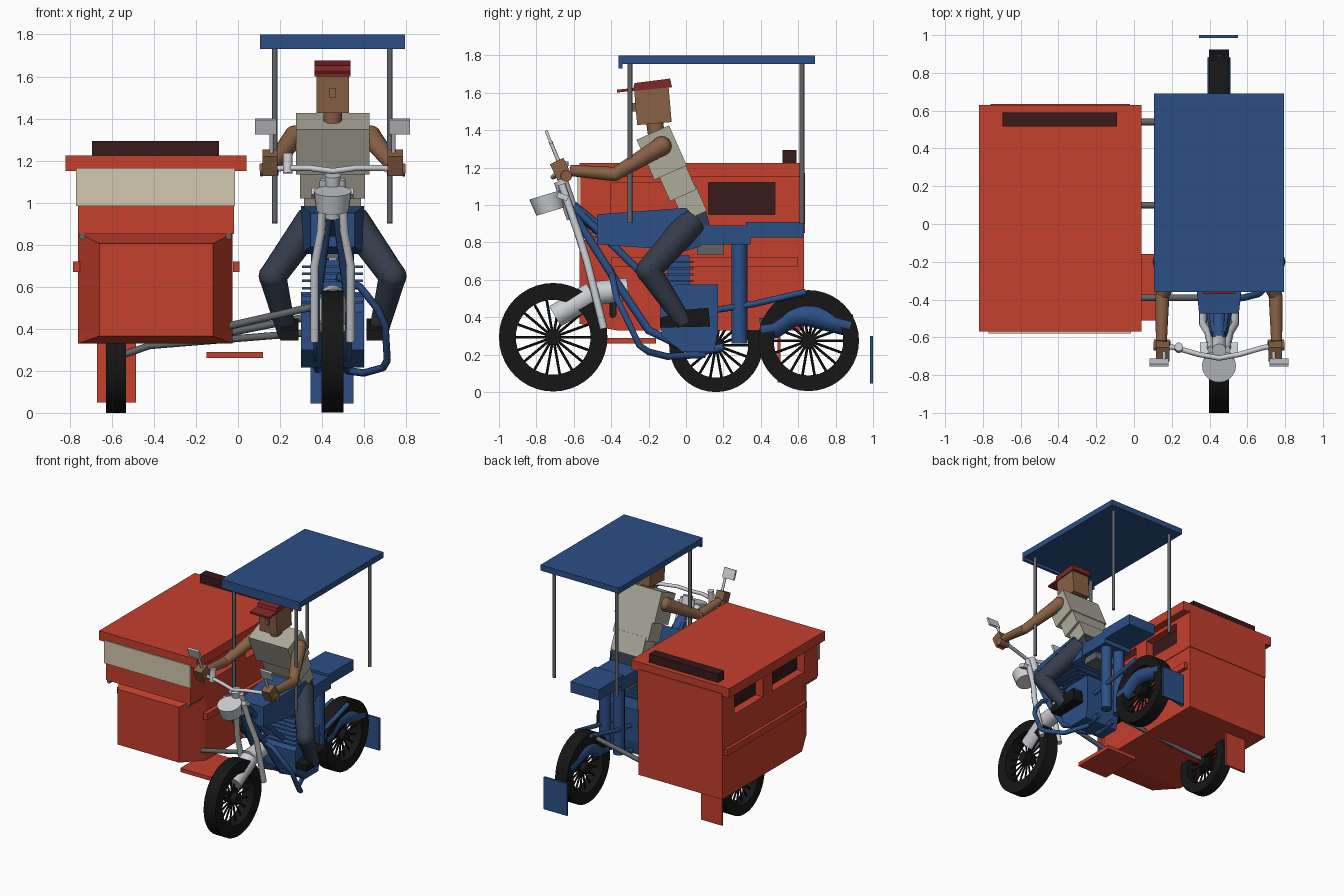
import bpy, bmesh, math
from mathutils import Vector, Matrix

if "Cube" in bpy.data.objects:
    bpy.data.objects.remove(bpy.data.objects["Cube"])

C = 0.45  # centre line of the motorcycle


def mat(name, r, g, b):
    m = bpy.data.materials.new(name)
    m.diffuse_color = (r, g, b, 1)
    m.use_nodes = True
    m.node_tree.nodes["Principled BSDF"].inputs["Base Color"].default_value = m.diffuse_color
    return m


RED = mat("red", .56, .05, .027)
DARKRED = mat("dark_red", .04, .01, .011)
CAP = mat("cap_red", .22, .02, .02)
BLUE = mat("blue", .025, .08, .24)
CREAM = mat("cream", .65, .58, .43)
SHIRT = mat("shirt", .42, .40, .33)
SKIN = mat("skin", .25, .12, .06)
DENIM = mat("denim", .035, .045, .07)
BLACK = mat("black", .008, .008, .008)
STEEL = mat("steel", .12, .13, .14)
SILVER = mat("silver", .6, .62, .65)


def finish(name, bm, m, smooth=False):
    bmesh.ops.recalc_face_normals(bm, faces=bm.faces)
    me = bpy.data.meshes.new(name)
    bm.to_mesh(me)
    bm.free()
    if m:
        me.materials.append(m)
    ob = bpy.data.objects.new(name, me)
    bpy.context.collection.objects.link(ob)
    if smooth:
        for p in me.polygons:
            p.use_smooth = True
        me.set_sharp_from_angle(angle=math.radians(35))
    return ob


def box(name, x, y, z, m, tilt=0):
    """Box from ranges, tilted about its own x axis by degrees."""
    bm = bmesh.new()
    mid = Vector((sum(x) / 2, sum(y) / 2, sum(z) / 2))
    size = (x[1] - x[0], y[1] - y[0], z[1] - z[0], 1)
    bmesh.ops.create_cube(bm, size=1, matrix=Matrix.Translation(mid)
                          @ Matrix.Rotation(math.radians(tilt), 4, 'X') @ Matrix.Diagonal(size))
    return finish(name, bm, m)


def hull(name, pts, m):
    bm = bmesh.new()
    for p in pts:
        bm.verts.new(p)
    bmesh.ops.convex_hull(bm, input=bm.verts)
    bmesh.ops.dissolve_limit(bm, angle_limit=.01, verts=bm.verts, edges=bm.edges)
    return finish(name, bm, m)


def rod(name, a, b, r1, m, r2=None, seg=14):
    a, b = Vector(a), Vector(b)
    bm = bmesh.new()
    M = Matrix.Translation((a + b) / 2) @ (b - a).to_track_quat('Z', 'Y').to_matrix().to_4x4()
    bmesh.ops.create_cone(bm, cap_ends=True, segments=seg, radius1=r1,
                          radius2=r1 if r2 is None else r2, depth=(b - a).length, matrix=M)
    return finish(name, bm, m, True)


def ball(name, p, r, m):
    bm = bmesh.new()
    bmesh.ops.create_uvsphere(bm, u_segments=12, v_segments=8, radius=r, matrix=Matrix.Translation(p))
    return finish(name, bm, m, True)


def tube(name, pts, r, m):
    cu = bpy.data.curves.new(name, 'CURVE')
    cu.dimensions, cu.bevel_depth, cu.bevel_resolution, cu.use_fill_caps = '3D', r, 2, True
    sp = cu.splines.new('POLY')
    sp.points.add(len(pts) - 1)
    for q, p in zip(sp.points, pts):
        q.co = (*p, 1)
    cu.materials.append(m)
    bpy.context.collection.objects.link(bpy.data.objects.new(name, cu))


def wheel(name, c, R, w=.052):
    # lathed tyre with a square section
    ri = R * .69
    prof = [(-w, ri), (-w, R), (w, R), (w, ri)]
    n, k = 40, len(prof)
    bm = bmesh.new()
    rings = []
    for i in range(n):
        t = 2 * math.pi * i / n
        rings.append([bm.verts.new((c[0] + x, c[1] + r * math.cos(t), c[2] + r * math.sin(t))) for x, r in prof])
    for i in range(n):
        A, B = rings[i], rings[(i + 1) % n]
        for j in range(k):
            bm.faces.new((A[j], A[(j + 1) % k], B[(j + 1) % k], B[j]))
    finish(name + "_tyre", bm, BLACK, True)
    rod(name + "_hub", (c[0] - w, c[1], c[2]), (c[0] + w, c[1], c[2]), .042, BLACK)
    for i in range(18):
        t = 2 * math.pi * i / 18
        d = Vector((0, math.cos(t), math.sin(t)))
        rod(name + "_spoke", Vector(c) + d * .035, Vector(c) + d * (ri + .01), .007, BLACK, seg=6)


# wheels
wheel("front_wheel", (C, -.71, .293), .29)
wheel("rear_wheel", (C, .655, .275), .27)
wheel("sidecar_wheel", (-.58, .16, .25), .25, .047)

# sidecar body: lower tub with tapered nose, upper cabin with recessed windows
box("sidecar_tub", (-.76, -.025), (-.37, .63), (.33, .855), RED)
hull("sidecar_nose", [(x, -.37, z) for x in (-.76, -.025) for z in (.33, .855)]
     + [(x, -.57, z) for x in (-.66, -.12) for z in (.365, .805)], RED)
cabin = box("sidecar_cabin", (-.76, -.02), (-.57, .635), (.85, 1.17), RED)
for x0, x1 in ((-.80, -.69), (-.09, .02)):
    for y0, y1 in ((-.40, 0), (.12, .475)):
        cut = box("window_cutter", (x0, x1), (y0, y1), (.95, 1.12), None)
        cut.hide_render = True
        cut.hide_viewport = True
        md = cabin.modifiers.new("window", 'BOOLEAN')
        md.operation, md.solver, md.object = 'DIFFERENCE', 'EXACT', cut
        if x0 < -.5 or y0 > 0:
            px = -.69 if x0 < -.5 else -.09
            box("window_panel", (px - .004, px + .004), (y0, y1), (.95, 1.12), DARKRED)
box("sidecar_roof", (-.82, .04), (-.57, .63), (1.15, 1.225), RED)
box("roof_rear_bar", (-.695, -.09), (.515, .59), (1.22, 1.293), DARKRED)
box("front_board", (-.77, -.015), (-.58, -.565), (.985, 1.165), CREAM)
for x in (-.768, -.008):
    box("side_rail", (x - .016, x + .016), (-.40, .60), (.67, .72), RED)
for x in (-.74, -.045):
    rod("marker_lamp", (x, -.565, .84), (x, -.36, .84), .015, STEEL)
box("sidecar_step", (-.15, .12), (-.51, -.16), (.26, .29), RED)
box("sidecar_mudflap", (-.67, -.485), (.49, .505), (.05, .34), RED)
box("rear_mudflap", (.345, .55), (.985, 1.0), (.045, .30), BLUE)

# tubes joining sidecar and motorcycle
tube("axle_tube", [(-.58, .16, .265), (-.42, .10, .32), (.38, .10, .385)], .017, STEEL)
tube("front_link_tube", [(-.10, -.39, .40), (.38, -.39, .51)], .018, STEEL)
tube("rear_link_tube", [(-.10, .54, .37), (.40, .54, .47)], .018, STEEL)

# canopy
box("canopy", (.105, .795), (-.36, .69), (1.755, 1.80), BLUE)
box("canopy_lip", (.105, .795), (-.36, -.34), (1.73, 1.76), BLUE)
for x in (.175, .722):
    for y, z in ((-.30, .905), (.62, .90)):
        rod("canopy_post", (x, y, z), (x, y, 1.757), .013, STEEL)

# tank, seats
hull("tank", [(C + s * w, y, z) for s in (-1, 1) for w, y, z in
              ((.105, -.475, .95), (.105, -.475, .79), (.15, 0, .985), (.155, 0, .755), (.13, .08, .90), (.13, .08, .78))], BLUE)
box("seat", (.325, .575), (.03, .345), (.79, .89), BLUE)
box("rear_seat", (.325, .575), (.32, .63), (.825, .91), BLUE)
box("battery_box", (.36, .54), (.06, .20), (.735, .80), STEEL)

# engine
hull("engine", [(C + s * .15, y, z) for s in (-1, 1) for y, z in
                ((-.13, .30), (-.02, .215), (.15, .215), (.17, .32), (.17, .575), (-.06, .575), (-.14, .48))], BLUE)
box("cylinder_core", (.36, .54), (-.10, .02), (.55, .73), BLUE)
for i in range(6):
    z = .52 + i * .034
    box("cooling_fin", (.305, .595), (-.14, .04), (z, z + .012), BLUE)

# frame
tube("backbone", [(C, -.61, .99), (C, -.40, .82), (C, .0, .81), (C, .3, .83)], .035, BLUE)
for s in (-1, 1):
    x = C + s * .07
    tube("cradle_tube", [(C + s * .02, -.60, .95), (x, -.36, .57), (x, -.20, .33), (x, .05, .21), (x, .2, .24)], .022, BLUE)
    tube("upper_brace", [(C + s * .02, -.58, .97), (x, -.18, .58)], .02, BLUE)
    rod("rear_shock", (C + s * .06, .285, .26), (C + s * .06, .285, .83), .043, BLUE)
    tube("swing_arm", [(C + s * .08, .10, .43), (C + s * .08, .36, .47), (C + s * .065, .64, .535)], .017, BLUE)
tube("crash_bar", [(.47, -.40, .65), (.58, -.39, .60), (.66, -.37, .50), (.70, -.33, .42),
                   (.71, -.25, .25), (.69, -.20, .215), (.60, -.10, .19), (.52, .10, .20)], .018, BLUE)
tube("rear_fender", [(C, .40, .335), (C, .47, .345), (C, .56, .405), (C, .64, .415), (C, .88, .355)], .06, BLUE)

# front fork, fender and controls
for s in (-1, 1):
    tube("fork_leg", [(C + s * .04, -.665, 1.11), (C + s * .055, -.58, .86), (C + s * .085, -.53, .70),
                      (C + s * .085, -.44, .34)], .021, SILVER)
rod("fender_front", (C, -.70, .405), (C, -.50, .525), .062, SILVER, .065)
rod("fender_rear", (C, -.51, .525), (C, -.31, .55), .065, SILVER, .06)
# headlight shell is an upright, tipped drum
rod("headlight", (C, -.725, .965), (C, -.752, 1.055), .078, SILVER, .09, 20)
rod("steering_head", (C, -.67, 1.13), (C, -.60, .93), .038, SILVER)
box("fork_clamp", (.35, .55), (-.69, -.63), (1.03, 1.06), SILVER, -20)
tube("handlebar", [(.12, -.64, 1.155), (.22, -.655, 1.165), (.34, -.69, 1.165), (C, -.71, 1.15),
                   (.56, -.69, 1.165), (.68, -.655, 1.165), (.78, -.64, 1.155)], .014, SILVER)
rod("reservoir", (.237, -.66, 1.14), (.237, -.65, 1.235), .023, SILVER)
for s in (-1, 1):
    box("mirror", (C + s * .318 - .05, C + s * .318 + .05), (-.742, -.726), (1.325, 1.40), SILVER, 22)
    tube("mirror_stem", [(C + s * .29, -.655, 1.17), (C + s * .29, -.725, 1.34)], .01, SILVER)

# rider torso and head
for name, w, d, y, z, h in (("chest", .175, .19, -.13, 1.28, .235), ("waist", .155, .155, -.045, 1.12, .15),
                            ("abdomen", .135, .135, .02, 1.01, .15)):
    box("rider_" + name, (C - w, C + w), (y - d / 2, y + d / 2), (z - h / 2, z + h / 2), SHIRT, 24)
box("rider_hips", (.325, .575), (-.02, .12), (.85, .965), DENIM, 15)
rod("rider_neck", (C, -.155, 1.35), (C, -.17, 1.46), .045, SKIN)
box("rider_head", (.373, .527), (-.27, -.085), (1.435, 1.635), SKIN, 5)
box("rider_nose", (.435, .465), (-.285, -.25), (1.50, 1.545), SKIN)
hull("cap_crown", [(C + s * .085, y, z) for s in (-1, 1) for y, z in
                   ((-.285, 1.61), (-.275, 1.652), (-.085, 1.676), (-.075, 1.63))], CAP)
box("cap_brim", (.365, .535), (-.37, -.26), (1.607, 1.622), CAP, 6)

# rider limbs, mirrored about the motorcycle centre line
for s in (-1, 1):
    P = lambda x, y, z: (C + s * x, y, z)
    rod("upper_arm", P(.175, -.12, 1.32), P(.30, -.38, 1.165), .052, SKIN, .036)
    ball("shoulder", P(.18, -.13, 1.315), .053, SKIN)
    ball("elbow", P(.30, -.38, 1.165), .037, SKIN)
    rod("forearm", P(.30, -.38, 1.165), P(.305, -.62, 1.185), .038, SKIN, .03)
    hx = C + s * .298
    box("hand", (hx - .036, hx + .036), (-.71, -.63), (1.14, 1.24), SKIN, 25)
    rod("hand_grip", P(.26, -.645, 1.16), P(.345, -.64, 1.155), .03, SKIN)
    rod("thigh", P(.10, .03, .91), P(.285, -.20, .65), .08, DENIM, .066)
    ball("knee", P(.285, -.20, .65), .067, DENIM)
    rod("shin", P(.285, -.20, .65), P(.215, -.01, .37), .066, DENIM, .045)
    fx = C + s * .205
    hull("shoe", [(fx + u * .043, y, z) for u in (-1, 1) for y, z in
                  ((-.14, .345), (-.14, .395), (.0, .44), (.12, .45), (.13, .35))], BLACK)
